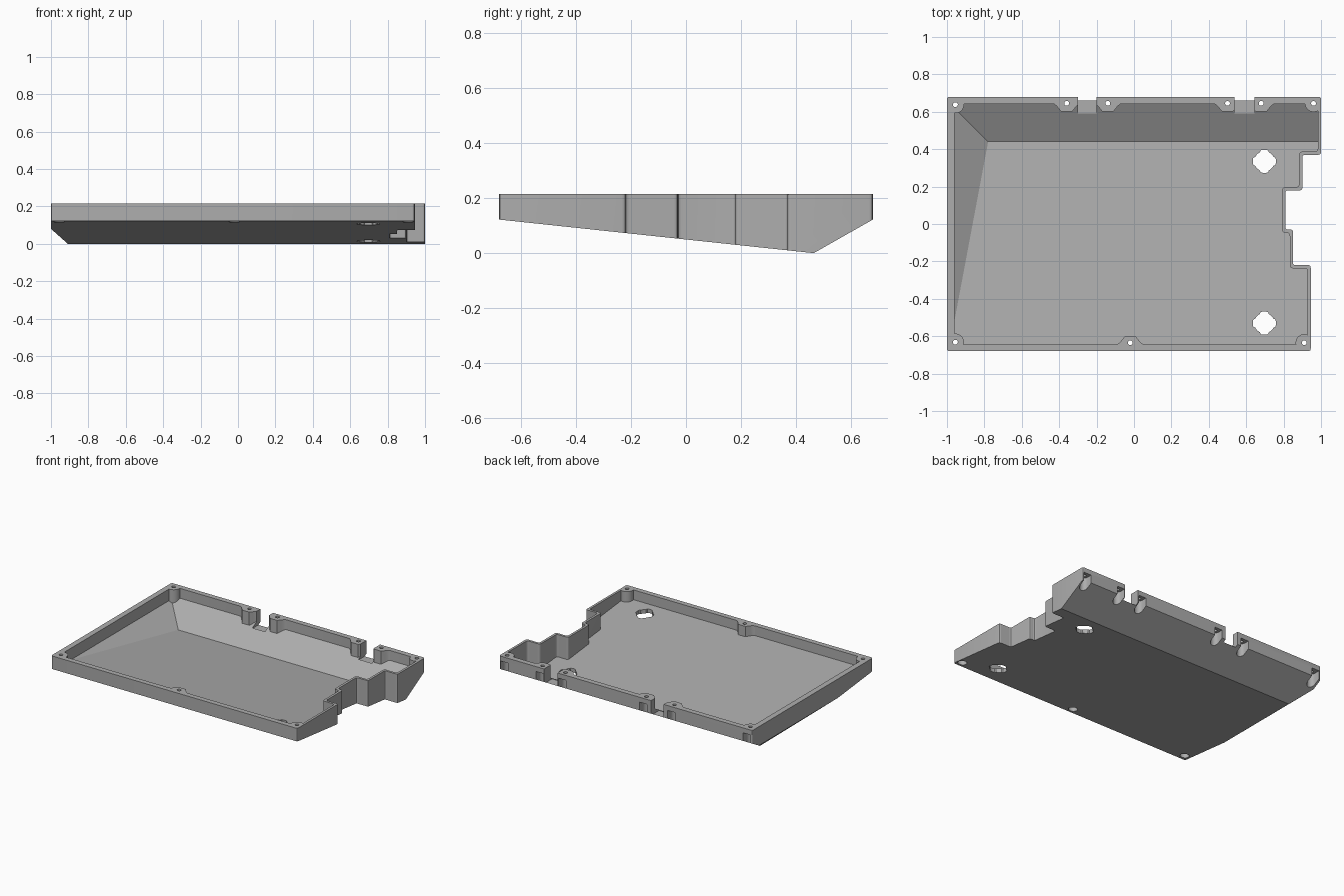
import bpy, bmesh, math
from mathutils import Vector

cube = bpy.data.objects.get("Cube")
if cube:
    bpy.data.objects.remove(cube)

TOP = 0.215
grey = bpy.data.materials.new("plain_grey")
grey.use_nodes = True
colour = (0.42, 0.42, 0.42, 1)
grey.diffuse_color = colour
grey.node_tree.nodes["Principled BSDF"].inputs["Base Color"].default_value = colour


def rounded(points, r, steps=4):
    """Round every corner of a closed outline."""
    out = []
    for i, p in enumerate(points):
        p = Vector(p)
        a, b = Vector(points[i - 1]), Vector(points[(i + 1) % len(points)])
        s = p + (a - p).normalized() * r
        e = p + (b - p).normalized() * r
        for k in range(steps + 1):
            t = k / steps
            out.append(s * (1 - t) ** 2 + p * 2 * t * (1 - t) + e * t * t)
    return out


def prism(name, outline, z0, z1, planes=()):
    """Extrude an outline, keeping only what lies above the given planes."""
    bm = bmesh.new()
    base = bm.faces.new([bm.verts.new((p[0], p[1], z0)) for p in outline])
    ext = bmesh.ops.extrude_face_region(bm, geom=[base])
    top = [v for v in ext["geom"] if isinstance(v, bmesh.types.BMVert)]
    bmesh.ops.translate(bm, verts=top, vec=(0, 0, z1 - z0))
    for co, no in planes:
        cut = bmesh.ops.bisect_plane(bm, geom=bm.verts[:] + bm.edges[:] + bm.faces[:],
                                     plane_co=co, plane_no=no, clear_outer=True)
        edges = [g for g in cut["geom_cut"] if isinstance(g, bmesh.types.BMEdge)]
        bmesh.ops.contextual_create(bm, geom=edges)
    bmesh.ops.recalc_face_normals(bm, faces=bm.faces)
    mesh = bpy.data.meshes.new(name)
    bm.to_mesh(mesh)
    bm.free()
    obj = bpy.data.objects.new(name, mesh)
    bpy.context.collection.objects.link(obj)
    mesh.materials.append(grey)
    return obj


def subtract(target, cutter):
    mod = target.modifiers.new("cut", "BOOLEAN")
    mod.operation, mod.solver, mod.object = "DIFFERENCE", "EXACT", cutter
    bpy.context.view_layer.objects.active = target
    bpy.ops.object.modifier_apply(modifier=mod.name)
    bpy.data.objects.remove(cutter)


def circle(x, y, r, n=24, lobe=0):
    return [(x + (r + lobe * math.copysign(1, math.cos(4 * a))) * math.cos(a),
             y + (r + lobe * math.copysign(1, math.cos(4 * a))) * math.sin(a))
            for a in (2 * math.pi * (k + 0.5) / n for k in range(n))]


def box(x0, x1, y0, y1):
    return [(x0, y0), (x1, y0), (x1, y1), (x0, y1)]


def bump(x, y, side):
    """Flared boss growing inward from a long wall."""
    pts = [(x - 0.075, y + side * 0.03)]
    for k in range(17):
        t = k / 8 - 1
        d = 0.042 * min(1, 1.5 * math.cos(t * math.pi / 2) ** 2)
        pts.append((x + 0.075 * t, y - side * d))
    return pts + [(x + 0.075, y + side * 0.03)]


# Stepped right-hand edge, shared by the outside and the cavity
STEPS = [(0.945, -0.22), (0.85, -0.22), (0.85, -0.03), (0.81, -0.03),
         (0.81, 0.18), (0.90, 0.18), (0.90, 0.37), (1.0, 0.37)]
WALL = 0.017
SHIFT = [-1, -1, -1, -1, 1, 1, 1, 1]
inner_steps = [(x - WALL, y + s * WALL) for (x, y), s in zip(STEPS, SHIFT)]

outer = [(-1, -0.68), (0.945, -0.68)] + STEPS + [(1, 0.68), (-1, 0.68)]
inner = ([(-0.96, -0.643), (0.928, -0.643)] + inner_steps
         + [(0.983, 0.642), (-0.96, 0.642)])

# Underside: long front slope, steep back slope, left chamfer
shell = prism("case_shell", rounded(outer, 0.014), -0.2, TOP, [
    ((0, 0.465, 0), (0, -0.1066, -1)),
    ((0, 0.465, 0), (0, 0.567, -1)),
    ((-1, 0, 0.08), (-0.89, 0, -1))])

# Cavity with sloping floor, back and left faces
cavity = prism("cavity", rounded(inner, 0.018), -0.2, TOP + 0.1, [
    ((0, 0.44, 0.03), (0, -0.1066, -1)),
    ((0, 0.44, 0.03), (0, 0.567, -1)),
    ((-0.78, 0, 0.03), (-0.567, 0, -1))])

# Screw bosses left standing in the cavity
corners = [(-0.955, -0.632), (0.91, -0.635), (-0.955, 0.638), (0.96, 0.645)]
mids = [(-0.02, -0.635)] + [(x, 0.645) for x in (-0.36, -0.14, 0.5, 0.68)]
for x, y in corners:
    subtract(cavity, prism("boss", circle(x, y, 0.046), -0.3, TOP + 0.2))
for x, y in mids:
    side = math.copysign(1, y)
    subtract(cavity, prism("boss", bump(x, side * 0.6425, side), -0.3, TOP + 0.2))
subtract(shell, cavity)

# Screw holes with recesses from below, open to the back wall
for x, y in corners + mids:
    subtract(shell, prism("screw_hole", circle(x, y, 0.013, 16), -0.1, TOP + 0.1))
    r = 0.03
    if y > 0:
        arc = [(x - r * math.cos(a), y - r * math.sin(a))
               for a in (math.pi * k / 10 for k in range(11))]
        recess = arc + [(x + r, 0.75), (x - r, 0.75)]
    else:
        recess = circle(x, y, r)
    subtract(shell, prism("recess", recess, -0.1, 0.18))

# Cable slots in the back wall
for x0, x1 in ((-0.30, -0.20), (0.538, 0.645)):
    subtract(shell, prism("slot", box(x0, x1, 0.59, 0.8), 0.11, TOP + 0.1))

# Lobed foot holes through the floor
for y in (0.335, -0.53):
    subtract(shell, prism("foot_hole", circle(0.697, y, 0.058, 48, 0.004), -0.1, 0.19))

bpy.ops.object.select_all(action="DESELECT")
shell.select_set(True)
bpy.context.view_layer.objects.active = shell
bpy.ops.object.shade_smooth_by_angle(angle=math.radians(25))
